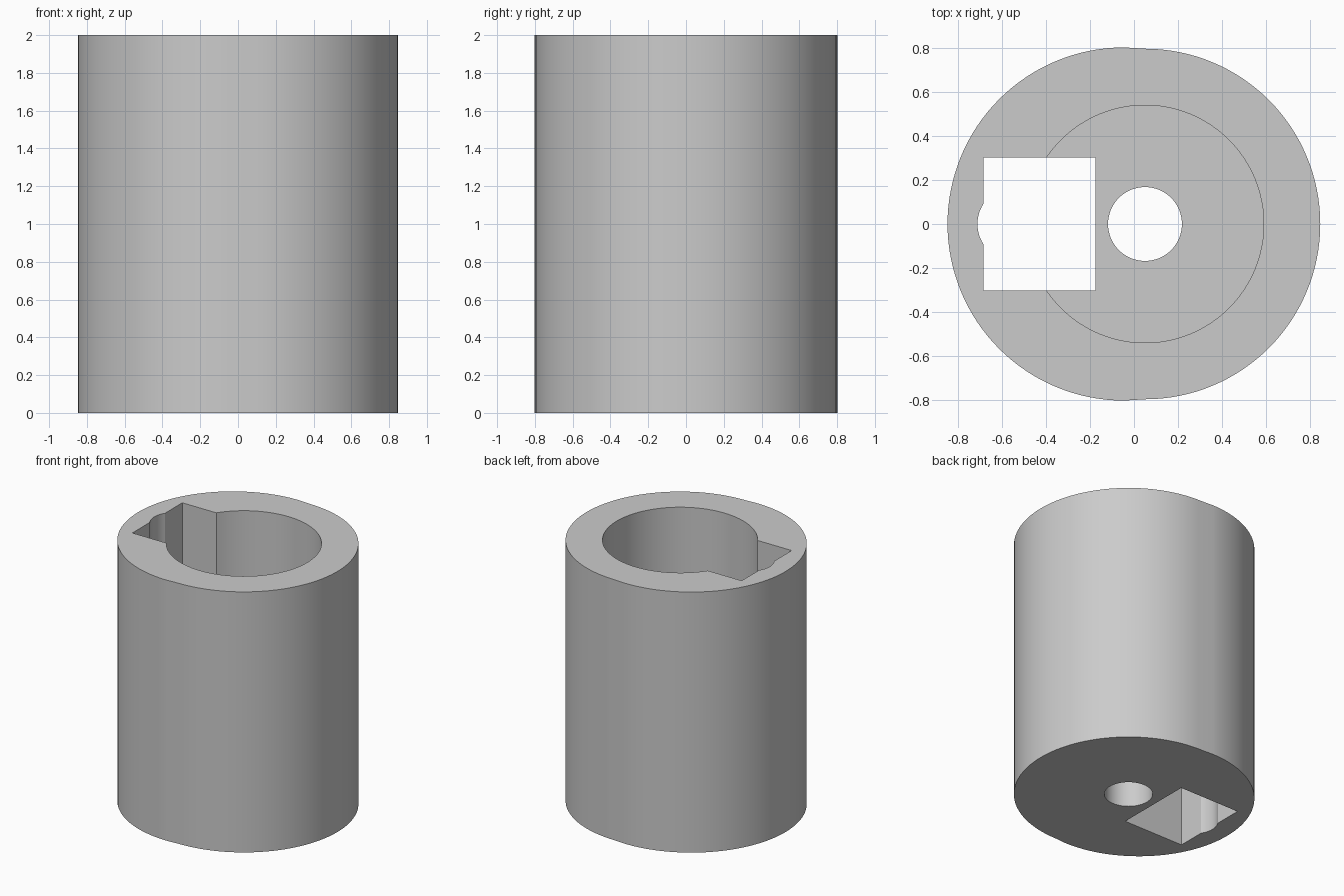
import bpy
import bmesh
from math import cos, sin, pi

HEIGHT = 2.0
FLOOR = 0.3
AXIS_X = 0.05   # centre of the bore and the floor hole

cube = bpy.data.objects.get("Cube")
if cube:
    bpy.data.objects.remove(cube, do_unlink=True)

grey = bpy.data.materials.new("plain grey")
grey.use_nodes = True
grey.diffuse_color = (0.6, 0.6, 0.6, 1)
grey.node_tree.nodes["Principled BSDF"].inputs["Base Color"].default_value = (0.6, 0.6, 0.6, 1)


def arc(cx, r, start, end, steps):
    angles = [start + (end - start) * i / steps for i in range(steps + 1)]
    return [(cx + r * cos(a), r * sin(a)) for a in angles]


def circle(cx, r, steps=96):
    return arc(cx, r, 0, 2 * pi, steps)[:-1]


def prism(name, outline, bottom, top):
    """Extrude a closed outline upwards into a solid."""
    bm = bmesh.new()
    base = bm.faces.new([bm.verts.new((x, y, bottom)) for x, y in outline])
    grown = bmesh.ops.extrude_face_region(bm, geom=[base])["geom"]
    bmesh.ops.translate(bm, vec=(0, 0, top - bottom),
                        verts=[v for v in grown if isinstance(v, bmesh.types.BMVert)])
    bmesh.ops.recalc_face_normals(bm, faces=bm.faces)
    mesh = bpy.data.meshes.new(name)
    bm.to_mesh(mesh)
    bm.free()
    mesh.materials.append(grey)
    obj = bpy.data.objects.new(name, mesh)
    bpy.context.collection.objects.link(obj)
    return obj


# Slightly oval body: two half circles joined by short flats
outline = arc(0.05, 0.797, -pi / 2, pi / 2, 64) + arc(-0.045, 0.803, pi / 2, 3 * pi / 2, 64)
body = prism("sleeve_body", outline, 0, HEIGHT)

# Wide blind bore, small floor hole, square side channel and its round groove
channel = [(-0.685, -0.303), (-0.175, -0.303), (-0.175, 0.303), (-0.685, 0.303)]
cutters = [
    prism("bore_cutter", circle(AXIS_X, 0.54), FLOOR, HEIGHT + 0.1),
    prism("floor_hole_cutter", circle(AXIS_X, 0.168, 64), -0.1, HEIGHT + 0.2),
    prism("channel_cutter", channel, -0.15, HEIGHT + 0.15),
    prism("groove_cutter", circle(-0.545, 0.167, 64), -0.2, HEIGHT + 0.25),
]
bpy.context.view_layer.objects.active = body
for cutter in cutters:
    cutter.hide_render = True
    mod = body.modifiers.new(cutter.name, "BOOLEAN")
    mod.operation = "DIFFERENCE"
    mod.solver = "EXACT"
    mod.object = cutter
    bpy.ops.object.modifier_apply(modifier=mod.name)
    bpy.data.objects.remove(cutter, do_unlink=True)

# Smooth round walls with crisp rims
bpy.ops.object.select_all(action="DESELECT")
body.select_set(True)
bpy.ops.object.shade_smooth_by_angle(angle=pi / 6)
